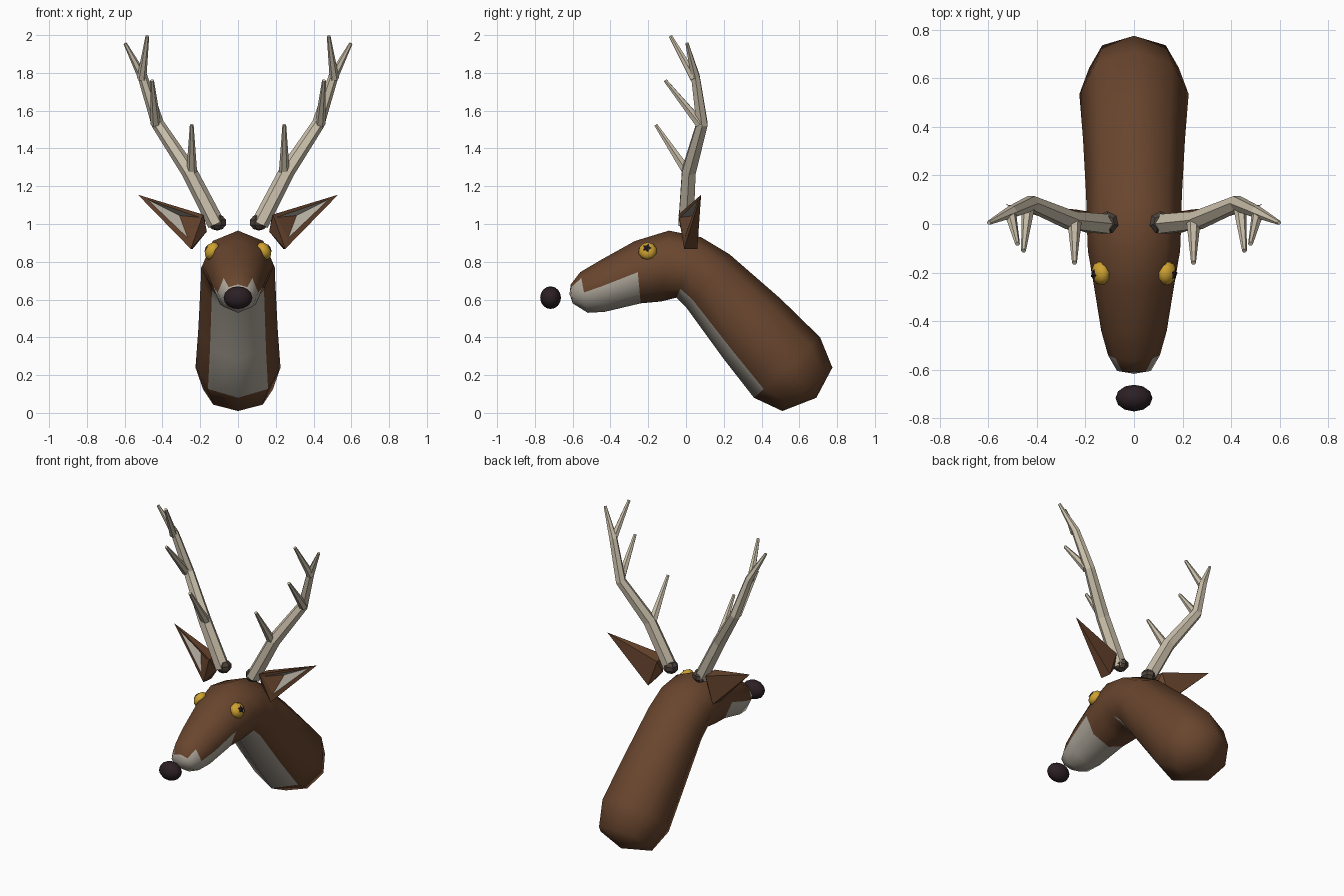
import bpy, bmesh, math
from mathutils import Vector

cube = bpy.data.objects.get("Cube")
if cube:
    bpy.data.objects.remove(cube, do_unlink=True)


def material(name, rgb):
    m = bpy.data.materials.new(name)
    m.use_nodes = True
    m.diffuse_color = (*rgb, 1)
    bsdf = next(n for n in m.node_tree.nodes if n.type == 'BSDF_PRINCIPLED')
    bsdf.inputs["Base Color"].default_value = (*rgb, 1)
    bsdf.inputs["Roughness"].default_value = 0.8
    return m


BROWN = material("brown fur", (0.14, 0.06, 0.027))
PALE = material("pale fur", (0.43, 0.39, 0.33))
BONE = material("antler bone", (0.6, 0.53, 0.41))
BURR = material("dark burr", (0.075, 0.057, 0.045))
GOLD = material("golden eye", (0.62, 0.36, 0.03))
BLACK = material("nose black", (0.025, 0.014, 0.017))


def finish(name, bm, mats, smooth=False):
    bmesh.ops.recalc_face_normals(bm, faces=bm.faces)
    for f in bm.faces:
        f.smooth = smooth
    me = bpy.data.meshes.new(name)
    bm.to_mesh(me)
    bm.free()
    for m in mats:
        me.materials.append(m)
    ob = bpy.data.objects.new(name, me)
    bpy.context.collection.objects.link(ob)
    return ob


def add_loft(bm, rings):
    """Skin a list of equal-sized rings; returns (row, column, face)."""
    rows = [[bm.verts.new(p) for p in r] for r in rings]
    n = len(rows[0])
    faces = []
    for i, (a, b) in enumerate(zip(rows, rows[1:])):
        for k in range(n):
            j = (k + 1) % n
            faces.append((i, k, bm.faces.new((a[k], a[j], b[j], b[k]))))
    return rows, faces


def add_tube(bm, path, radii, sides=6):
    """Tapered tube along a path, closed at both ends."""
    pts = [Vector(p) for p in path]
    rings = []
    for i, p in enumerate(pts):
        d = (pts[min(i + 1, len(pts) - 1)] - pts[max(i - 1, 0)]).normalized()
        u = d.cross(Vector((0, 1, 0))).normalized()
        v = d.cross(u)
        rings.append([p + radii[i] * (u * math.cos(a) + v * math.sin(a))
                      for a in (math.tau * k / sides for k in range(sides))])
    rows, _ = add_loft(bm, rings)
    bm.faces.new(rows[0])
    bm.faces.new(rows[-1])


def ball(name, centre, size, mat, segs=10, rings=7, smooth=True):
    bm = bmesh.new()
    bmesh.ops.create_uvsphere(bm, u_segments=segs, v_segments=rings, radius=1)
    bmesh.ops.scale(bm, vec=size, verts=bm.verts)
    ob = finish(name, bm, [mat], smooth)
    ob.location = centre
    return ob


# Head and neck: octagonal sections, each (top y, top z, bottom y, bottom z, half width)
sections = [
    (-.61, .68, -.60, .58, .07), (-.56, .745, -.52, .53, .107),
    (-.45, .81, -.43, .535, .135), (-.27, .91, -.24, .58, .165),
    (-.09, .965, -.13, .59, .19), (.08, .93, -.05, .61, .195),
    (.23, .84, .0, .56, .197), (.5, .605, .2, .285, .21),
    (.71, .40, .36, .08, .225), (.775, .24, .51, .01, .185)]
rings = []
for ty, tz, by, bz, w in sections:
    top, bottom = Vector((0, ty, tz)), Vector((0, by, bz))
    mid, up = (top + bottom) / 2, (top - bottom) / 2
    rings.append([mid + up * math.cos(a) + Vector((w * math.sin(a), 0, 0))
                  for a in (math.tau * k / 8 for k in range(8))])
bm = bmesh.new()
rows, faces = add_loft(bm, rings)
for row, col, f in faces:
    muzzle = row < 3 and 2 <= col <= 5
    lip = row == 0 and 1 <= col <= 6
    throat = 5 <= row <= 7 and 3 <= col <= 4
    f.material_index = int(muzzle or lip or throat)
for row, pole, mat in ((rows[0], (0, -.617, .63), 1), (rows[-1], (0, .69, .08), 0)):
    c = bm.verts.new(pole)
    for k in range(8):
        bm.faces.new((row[k], row[(k + 1) % 8], c)).material_index = mat
finish("head_and_neck", bm, [BROWN, PALE], True)

# Nose
ball("nose", (0, -.717, .61), (.076, .055, .06), BLACK, 12, 8)


def build_ear(side, s):
    bm = bmesh.new()

    def v(x, y, z):
        return bm.verts.new((s * x, y, z))
    tip = v(.53, .08, 1.155)
    front = [tip, v(.185, -.04, 1.05), v(.25, -.01, .868)]
    inner = [v(.48, .065, 1.13), v(.205, -.03, 1.035), v(.265, -.01, .925)]
    back_top, back_low = v(.18, .05, 1.04), v(.24, .06, .868)
    root, dent = v(.165, .01, .96), v(.31, .05, 1.045)
    # Rim, then hollow with pale upper and lower sides
    for i in range(3):
        j = (i + 1) % 3
        bm.faces.new((front[i], front[j], inner[j], inner[i]))
        bm.faces.new((inner[i], inner[j], dent)).material_index = int(i != 1)
    # Back, edges and root
    bm.faces.new((tip, back_top, back_low))
    bm.faces.new((tip, front[1], back_top))
    bm.faces.new((tip, back_low, front[2]))
    cap = [front[1], back_top, back_low, front[2]]
    for i in range(4):
        bm.faces.new((cap[i], cap[(i + 1) % 4], root))
    finish(side + "_ear", bm, [BROWN, PALE])


def build_antler(side, s):
    bm = bmesh.new()

    def branch(path, radii):
        add_tube(bm, [(s * x, y, z) for x, y, z in path], radii)
    # Main beam
    branch([(.115, 0, 1.0), (.26, .015, 1.28), (.425, .085, 1.53),
            (.505, .05, 1.78), (.598, .005, 1.957)], [.046, .042, .034, .026, .009])
    # Tines
    branch([(.245, .01, 1.27), (.245, -.16, 1.525)], [.029, .01])
    branch([(.435, .075, 1.53), (.455, -.11, 1.76)], [.028, .01])
    branch([(.51, .045, 1.77), (.48, -.082, 1.995)], [.025, .01])
    finish(side + "_antler", bm, [BONE])
    ball(side + "_antler_burr", (s * .11, .005, 1.008), (.05, .05, .043), BURR, 7, 5, False)


def build_eye(side, s):
    centre = Vector((s * .137, -.203, .857))
    normal = Vector((s * .86, -.12, .45)).normalized()
    turn = normal.to_track_quat('Z', 'Y')
    eye = ball(side + "_eye", centre, (.05, .05, .036), GOLD, 10, 6)
    eye.rotation_mode = 'QUATERNION'
    eye.rotation_quaternion = turn
    # Star-shaped pupil plate
    bm = bmesh.new()
    rim = []
    for k in range(10):
        r, a = (.027, .016)[k % 2], math.tau * k / 10
        rim.append(bm.verts.new((r * math.cos(a), r * math.sin(a), .034)))
    c = bm.verts.new((0, 0, .04))
    for k in range(10):
        bm.faces.new((rim[k], rim[(k + 1) % 10], c))
    pupil = finish(side + "_pupil", bm, [BLACK])
    pupil.location = centre
    pupil.rotation_mode = 'QUATERNION'
    pupil.rotation_quaternion = turn


for side, s in (("left", 1), ("right", -1)):
    build_ear(side, s)
    build_antler(side, s)
    build_eye(side, s)
